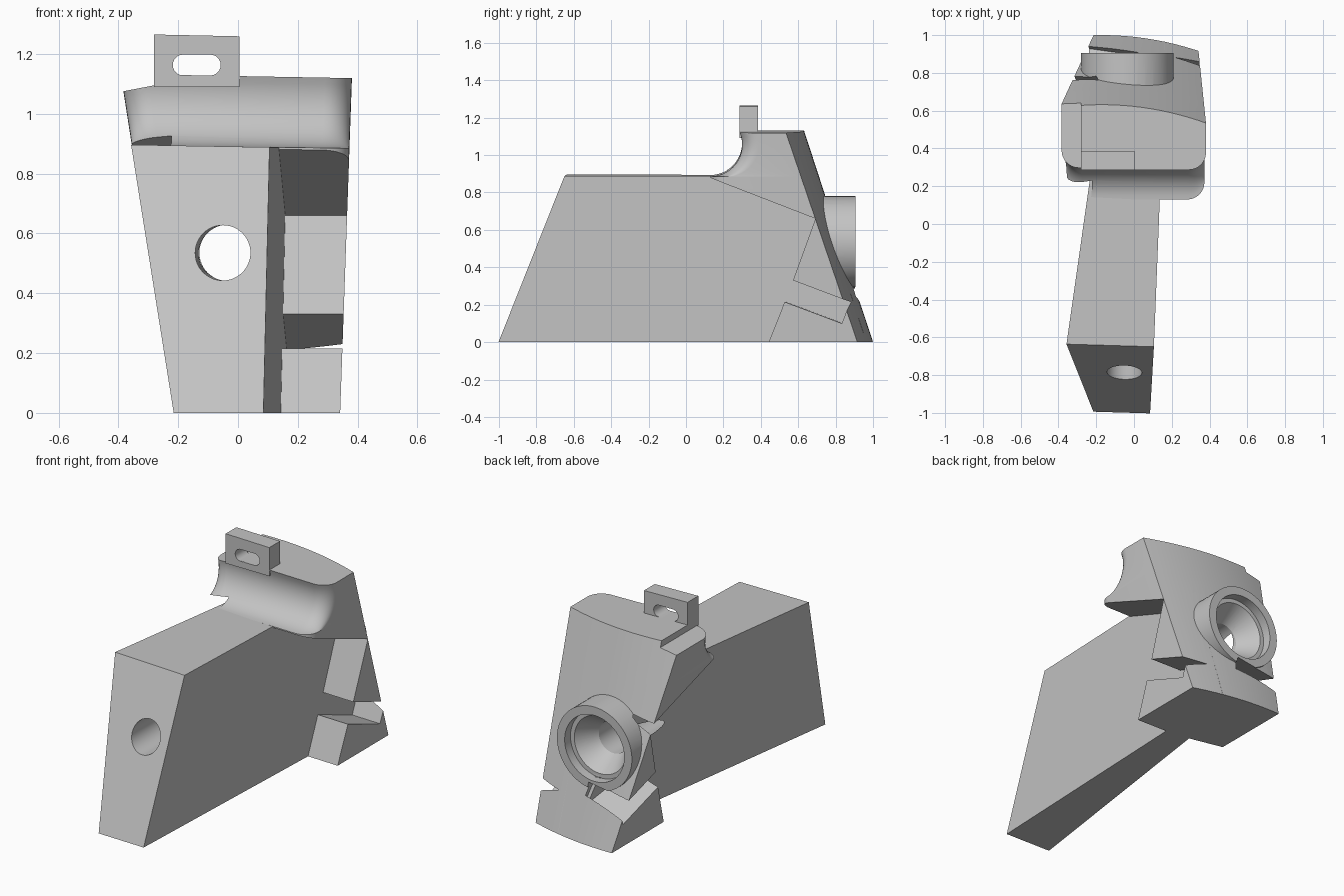
import bpy, bmesh, math

cube = bpy.data.objects.get("Cube")
if cube:
    bpy.data.objects.remove(cube, do_unlink=True)

grey = bpy.data.materials.new("light grey")
grey.use_nodes = True
grey.diffuse_color = (0.55, 0.55, 0.55, 1)
grey.node_tree.nodes["Principled BSDF"].inputs["Base Color"].default_value = (0.55, 0.55, 0.55, 1)


def loft(name, rings):
    """Skin a list of equal-length rings and cap both ends."""
    bm = bmesh.new()
    rows = [[bm.verts.new(p) for p in ring] for ring in rings]
    n = len(rows[0])
    for a, b in zip(rows, rows[1:]):
        for i in range(n):
            j = (i + 1) % n
            bm.faces.new((a[i], a[j], b[j], b[i]))
    bm.faces.new(rows[0])
    bm.faces.new(rows[-1])
    bmesh.ops.recalc_face_normals(bm, faces=bm.faces)
    mesh = bpy.data.meshes.new(name)
    bm.to_mesh(mesh)
    bm.free()
    obj = bpy.data.objects.new(name, mesh)
    bpy.context.collection.objects.link(obj)
    mesh.materials.append(grey)
    return obj


def boolean(obj, tool, mode="DIFFERENCE"):
    mod = obj.modifiers.new("bool", "BOOLEAN")
    mod.operation = mode
    mod.solver = "EXACT"
    mod.object = tool
    bpy.context.view_layer.objects.active = obj
    bpy.ops.object.modifier_apply(modifier=mod.name)


def lathe(name, profile, n=48):
    """Revolve (x, y, radius) stations around a line along y at boss height."""
    return loft(name, [[(x + r * math.cos(t), y, 0.535 + r * math.sin(t))
                        for t in (math.tau * i / n for i in range(n))]
                       for x, y, r in profile])


# planes of the wedge-shaped body
def left_x(y, z):
    return -0.215 + 0.141 * (y + 1) - 0.216 * z


def right_x(y, z):
    return 0.085 + 0.04 * (y + 1) + 0.007 * z


def body_ring(z):
    front, back = -1 + 0.397 * z, 0.965 - 0.327 * z
    ring = []
    for face, y in ((left_x, front), (right_x, front), (right_x, back), (left_x, back)):
        x = face(y, z)
        tilt = 0.02 * x * z
        ring.append((x, y - (0.03 * x if y == front else 0), z - tilt))
    return ring


body = loft("body", [body_ring(0), body_ring(0.89)])


# head blank: scooped front, rounded front corners, curved leaning back
def head_ring(z, front):
    xl = -0.385 + 0.158 * (1.08 - z)
    xr = 0.38 - 0.035 * (1.1 - z)
    r = 0.09
    ring = []
    for i in range(17):
        x = xl + (xr - xl) * i / 16
        ring.append((x, 1.0 - 0.327 * z - 0.32 * (x + 0.17) ** 2))
    for cx, start in ((xr - r, 0), (xl + r, -90)):
        for i in range(9):
            t = math.radians(start - 90 * i / 8)
            ring.append((cx + r * math.cos(t), front + r + r * math.sin(t)))
    return [(x, y, z * (1 - 0.016 * x)) for x, y in ring]


levels = [(0, 0.13)]
for i in range(15):
    a = math.radians(105 * i / 14)
    levels.append((1.06 - 0.17 * math.cos(a), 0.13 + 0.17 * math.sin(a)))
levels.append((1.126, 0.287))
head = loft("head", [head_ring(z, f) for z, f in levels])

# round boss on the back
boss = lathe("boss_tool", [(-0.035, 0.7, 0.245), (-0.035, 0.905, 0.245)], 64)
boolean(head, boss, "UNION")

# side cuts under the flanges, with the clip slot
side = [(-0.2, 1.009), (0.70, 0.66), (0.58, 0.33), (0.885, 0.215), (0.84, 0.10),
        (0.535, 0.215), (0.45, 0), (0.41, -0.1), (-0.2, -0.1)]


def left_flange_point(y, z, x=None):
    inner = x is None
    x = -0.1 if inner else x
    for _ in range(6):
        k = -0.25 - x
        p = (x, y + 0.09 + 0.14 * k, z + 0.045 - 0.21 * k)
        if inner:
            x = left_x(p[1], p[2]) + 0.02
    return p


cut_a = loft("cut_a", [[(right_x(y, z) - 0.02, y, z) for y, z in side],
                       [(0.6, y - 0.016, z) for y, z in side]])
cut_b = loft("cut_b", [[left_flange_point(y, z) for y, z in side],
                       [left_flange_point(y, z, -0.6) for y, z in side]])

# lowered step beside the tab
step = loft("step_cut", [[(-0.6, y, 1.034), (-0.28, y, 1.095), (-0.28, y, 1.4), (-0.6, y, 1.4)]
                         for y in (-0.2, 1.2)])

# through bore with a countersink at the back
bore = lathe("bore_cut", [(-0.055, -1.2, 0.092), (-0.035, 0.73, 0.094), (-0.035, 0.85, 0.17),
                          (-0.035, 0.85, 0.195), (-0.035, 1.1, 0.195)])

for tool in (cut_a, cut_b, step, bore):
    boolean(head, tool)
boolean(body, bore)

# tab with a rounded slot
tab = loft("tab", [[(-0.28, y, 1.09), (0.005, y, 1.09), (0.005, y, 1.259), (-0.28, y, 1.265)]
                   for y in (0.285, 0.385)])
capsule = []
for cx, start in ((-0.093, -90), (-0.183, 90)):
    for i in range(13):
        t = math.radians(start + 15 * i)
        capsule.append((cx + 0.035 * math.cos(t), 1.163 + 0.035 * math.sin(t)))
slot = loft("slot_cut", [[(x, y, z) for x, z in capsule] for y in (0.2, 0.5)])
boolean(tab, slot)

for tool in (boss, cut_a, cut_b, step, bore, slot):
    bpy.data.objects.remove(tool, do_unlink=True)

# smooth curved areas, keep edges crisp
bpy.ops.object.select_all(action="DESELECT")
for obj in (body, head, tab):
    obj.select_set(True)
bpy.context.view_layer.objects.active = head
bpy.ops.object.shade_smooth_by_angle(angle=math.radians(30))
